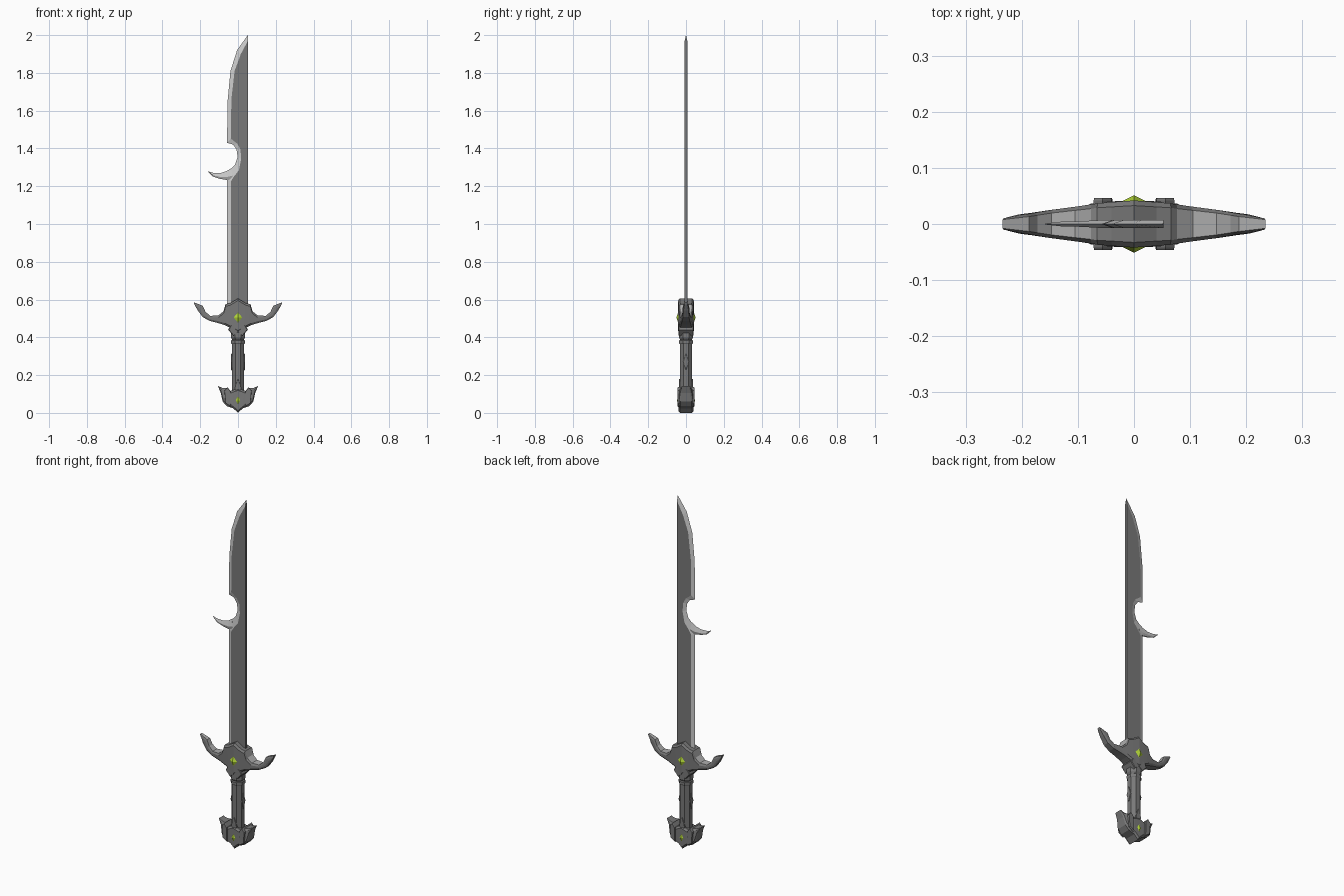
import bpy, bmesh, math
from mathutils import Vector

if "Cube" in bpy.data.objects:
    bpy.data.objects.remove(bpy.data.objects["Cube"])


def material(name, *rgb):
    m = bpy.data.materials.new(name)
    m.diffuse_color = (*rgb, 1)
    m.use_nodes = True
    m.node_tree.nodes["Principled BSDF"].inputs["Base Color"].default_value = m.diffuse_color
    return m


dark = material("dark_steel", .19, .19, .19)
bright = material("bright_edge", .60, .60, .60)
worn = material("worn_steel", .42, .42, .42)
green = material("green_gem", .45, .68, .04)


def finish(name, bm, mats):
    bmesh.ops.recalc_face_normals(bm, faces=bm.faces)
    me = bpy.data.meshes.new(name)
    bm.to_mesh(me)
    bm.free()
    for m in mats:
        me.materials.append(m)
    ob = bpy.data.objects.new(name, me)
    bpy.context.collection.objects.link(ob)
    return ob


def loft(name, rings, mats=(dark,), light=lambda side, span: False):
    """Skin equal-length point rings, cap the ends; light() picks the second material."""
    bm = bmesh.new()
    rows = [[bm.verts.new(p) for p in r] for r in rings]
    n = len(rows[0])
    for k, (a, b) in enumerate(zip(rows, rows[1:])):
        for i in range(n):
            j = (i + 1) % n
            f = bm.faces.new((a[i], a[j], b[j], b[i]))
            f.material_index = int(light(i, k))
    bm.faces.new(rows[0])
    bm.faces.new(rows[-1])
    return finish(name, bm, mats)


def chamfered(station):
    """Eight-sided section between an upper and a lower point."""
    ux, uz, lx, lz, t = station
    u, l = Vector((ux, 0, uz)), Vector((lx, 0, lz))
    d = l - u
    c = d * min(0.3, 0.011 / d.length)
    half = [(u, 0.78 * t), (u + c, t), (l - c, t), (l, 0.78 * t)]
    return ([(p.x, -y, p.z) for p, y in half] +
            [(p.x, y, p.z) for p, y in reversed(half)])


def winged(name, stations, lit):
    """Loft from the outer tip to the centre and mirror it; lit = spans with a worn top."""
    other = [(-s[0], s[1], -s[2], s[3], s[4]) for s in reversed(stations[:-1])]
    spans = 2 * len(stations) - 2
    return loft(name, [chamfered(s) for s in stations + other], (dark, worn),
                lambda i, k: i == 7 and min(k, spans - 1 - k) < lit)


def plate(name, outline, y, edge=0.004):
    """Outline in x/z, with chamfered front and back faces at +-y."""
    n = len(outline)
    cx = sum(p[0] for p in outline) / n
    cz = sum(p[1] for p in outline) / n
    r = max(math.hypot(p[0] - cx, p[1] - cz) for p in outline)

    def ring(yy, k):
        return [(cx + (x - cx) * k, yy, cz + (z - cz) * k) for x, z in outline]
    k = 1 - edge / r
    return loft(name, [ring(-y, k), ring(edge - y, 1), ring(y - edge, 1), ring(y, k)])


def mirrored(half):
    """Close a right-hand half outline whose ends lie on x = 0."""
    return half + [(-x, z) for x, z in reversed(half[1:-1])]


# Blade: cutting edge (x, z), bevel line (x, z), spine height
T = 0.007
blade = [
    (-.058, .54, -.038, .54, .54), (-.058, 1.235, -.038, 1.225, 1.20),
    (-.042, 1.288, -.026, 1.245, 1.235), (-.015, 1.315, .005, 1.285, 1.28),
    (-.002, 1.355, .017, 1.345, 1.345), (-.008, 1.395, .013, 1.395, 1.395),
    (-.025, 1.420, -.003, 1.425, 1.43), (-.058, 1.430, -.038, 1.452, 1.46),
    (-.055, 1.65, -.035, 1.66, 1.66), (-.040, 1.81, -.018, 1.81, 1.81),
    (-.005, 1.92, .015, 1.90, 1.90), (.052, 2.0, .0525, 1.97, 1.97)]
loft("blade", [[(ex, 0, ez), (bx, -T, bz), (.053, -T, s), (.053, T, s), (bx, T, bz)]
               for ex, ez, bx, bz, s in blade],
     (dark, bright), lambda i, k: i in (0, 4))

# Hook below the notch: sharp upper edge, ridge, thin lower edge
hook = [(-.159, 1.279, -.157, 1.275, .001), (-.130, 1.271, -.132, 1.251, .004),
        (-.092, 1.270, -.095, 1.239, .005), (-.060, 1.280, -.058, 1.233, T),
        (-.038, 1.294, -.026, 1.237, T)]
loft("blade_hook", [[(ux, 0, uz), ((ux + 2 * lx) / 3, -t, (uz + 2 * lz) / 3), (lx, -t / 2, lz),
                     (lx, t / 2, lz), ((ux + 2 * lx) / 3, t, (uz + 2 * lz) / 3)]
                    for ux, uz, lx, lz, t in hook],
     (worn, bright), lambda i, k: i in (0, 4))

# Crossguard with upswept wings
winged("crossguard", [
    (.234, .586, .231, .574, .010), (.187, .567, .213, .542, .017),
    (.172, .535, .187, .507, .020), (.147, .514, .150, .487, .025),
    (.105, .515, .100, .474, .031), (.077, .538, .070, .464, .035),
    (.066, .575, .050, .455, .037), (.040, .582, .033, .445, .039),
    (0, .606, 0, .425, .042)], 6)
plate("guard_collar", mirrored([(0, .430), (.025, .408), (.052, .440), (.040, .462), (0, .475)]), .040)

# Grip: plain octagon with a ringed neck, leaf and side diamonds
grip = [(.11, .033), (.364, .033), (.369, .036), (.383, .036), (.387, .031),
        (.398, .037), (.43, .037)]
K = 1 / math.cos(math.pi / 8)
loft("grip", [[(r * K * math.cos((i + .5) * math.pi / 4),
                r * K * math.sin((i + .5) * math.pi / 4), z) for i in range(8)]
              for z, r in grip])
plate("grip_leaf", mirrored([(0, .11), (.018, .125), (.013, .15), (0, .18)]), .037, .003)
side = plate("grip_side_diamonds", [(0, .225), (.016, .27), (0, .315), (-.016, .27)], .0365, .003)
side.rotation_euler.z = math.pi / 2

# Pommel with horns and raised side plates
winged("pommel", [
    (.106, .142, .104, .136, .022), (.082, .132, .091, .105, .029),
    (.062, .131, .081, .060, .036), (.048, .112, .060, .036, .039),
    (.030, .120, .025, .024, .041), (0, .130, 0, 0, .041)], 0)
for s, label in ((1, "right"), (-1, "left")):
    plate("pommel_plate_" + label,
          [(s * x, z) for x, z in [(.038, .032), (.066, .050), (.072, .118), (.056, .136), (.040, .116)]],
          .046)

# Green gems, front and back
for label, z, w, h, base, tip in (("guard_gem", .505, .027, .039, .038, .051),
                                  ("pommel_gem", .066, .015, .028, .039, .048)):
    for s, face in ((-1, "front"), (1, "back")):
        bm = bmesh.new()
        ring = [bm.verts.new((x, s * base, z + dz)) for x, dz in ((w, 0), (0, h), (-w, 0), (0, -h))]
        apex = bm.verts.new((0, s * tip, z))
        for i in range(4):
            bm.faces.new((ring[i], ring[(i + 1) % 4], apex))
        bm.faces.new(ring)
        finish(label + "_" + face, bm, (green,))
